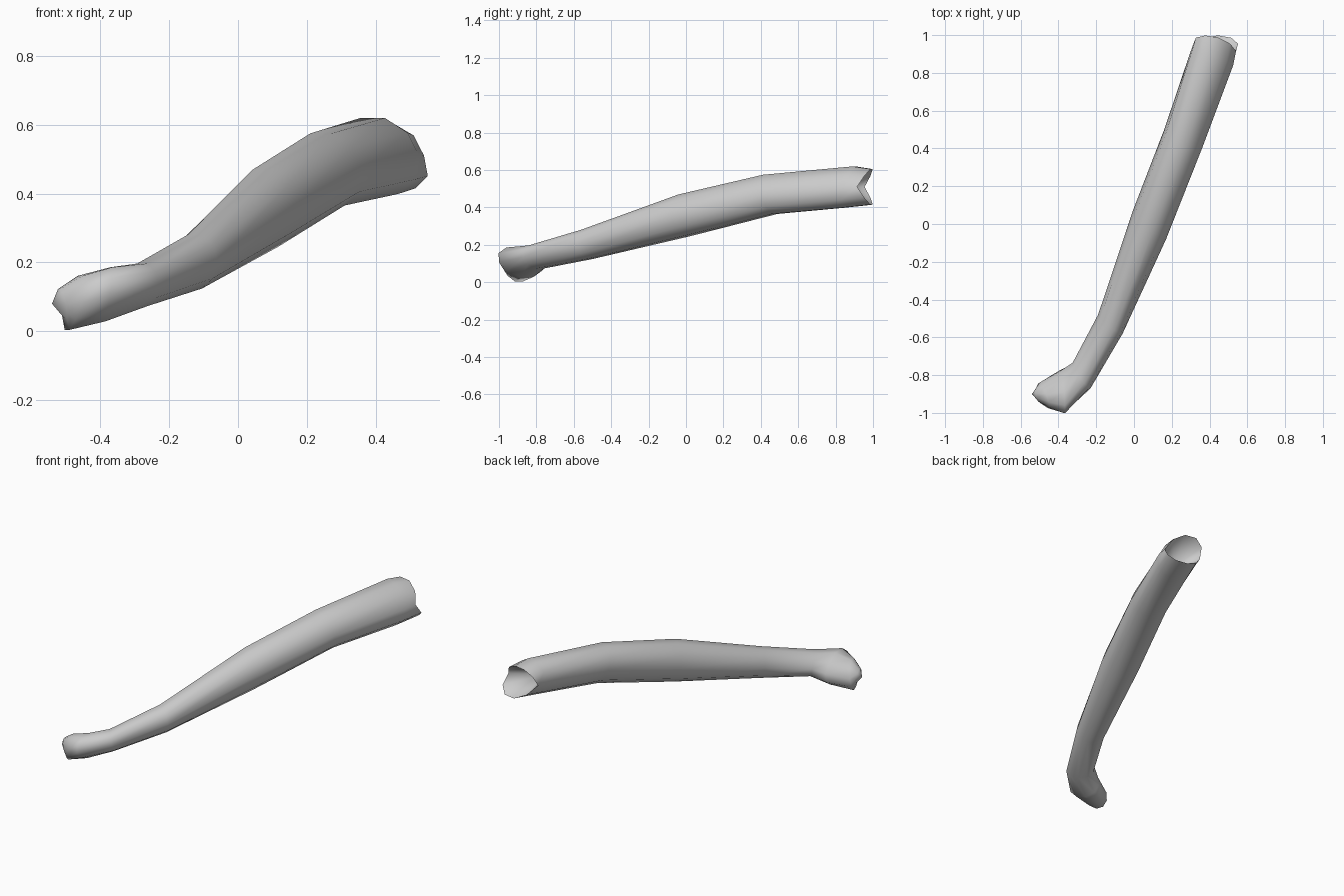
import bpy, bmesh, math
from mathutils import Vector

if "Cube" in bpy.data.objects:
    bpy.data.objects.remove(bpy.data.objects["Cube"])

SIDES = 10

# Each section: left xy, right xy, bottom z, top z, lean of the top in x and y
sections = [
    ((-0.52, -0.87), (-0.50, -0.945), 0.035, 0.125, -0.01, 0.00),
    ((-0.50, -0.84), (-0.455, -0.975), 0.00, 0.165, 0.02, -0.015),
    ((-0.385, -0.775), (-0.37, -1.00), 0.025, 0.19, 0.01, -0.04),
    ((-0.325, -0.735), (-0.23, -0.87), 0.07, 0.20, 0.0, -0.02),
    ((-0.19, -0.48), (-0.06, -0.58), 0.12, 0.285, 0.0, -0.015),
    ((-0.01, 0.06), (0.17, -0.08), 0.24, 0.475, -0.01, -0.01),
    ((0.16, 0.50), (0.36, 0.40), 0.36, 0.58, -0.02, -0.025),
    ((0.295, 0.90), (0.525, 0.84), 0.393, 0.625, -0.02, 0.03),
    ((0.315, 0.955), (0.54, 0.915), 0.41, 0.61, -0.035, 0.0),
]

bm = bmesh.new()


def ring(left, right, low, high, lean_x, lean_y, notch=0.0):
    l, r = Vector((*left, 0)), Vector((*right, 0))
    mid = (l + r) / 2 + Vector((0, 0, (low + high) / 2))
    side = (r - l) / 2
    up = Vector((lean_x, lean_y, (high - low) / 2))
    verts = []
    for k in range(SIDES):
        a = 2 * math.pi * (k + 0.5 * (SIDES % 4 != 0)) / SIDES
        a = 2 * math.pi * k / SIDES
        p = mid + side * math.cos(a) + up * math.sin(a)
        p += Vector((0.02, 0.06, 0.0)) * notch * abs(math.sin(a))
        verts.append(bm.verts.new(p))
    return verts


def bridge(a, b):
    for k in range(SIDES):
        n = (k + 1) % SIDES
        bm.faces.new((a[k], a[n], b[n], b[k]))


def cap(loop, point):
    tip = bm.verts.new(point)
    for k in range(SIDES):
        bm.faces.new((loop[k], loop[(k + 1) % SIDES], tip))


# Curved tube; the wide end is notched at the sides
rings = [ring(*s, notch=1.0 if i == len(sections) - 1 else 0.0)
         for i, s in enumerate(sections)]
for a, b in zip(rings, rings[1:]):
    bridge(a, b)

# Closed hooked tip and hollow wide end
cap(rings[0], (-0.54, -0.90, 0.08))
cap(rings[-1], (0.38, 0.80, 0.50))
bmesh.ops.recalc_face_normals(bm, faces=bm.faces)

mesh = bpy.data.meshes.new("curved_tube")
bm.to_mesh(mesh)
bm.free()
tube = bpy.data.objects.new("curved_tube", mesh)
bpy.context.collection.objects.link(tube)
bpy.context.view_layer.objects.active = tube
tube.select_set(True)
bpy.ops.object.shade_smooth_by_angle(angle=math.radians(75))
